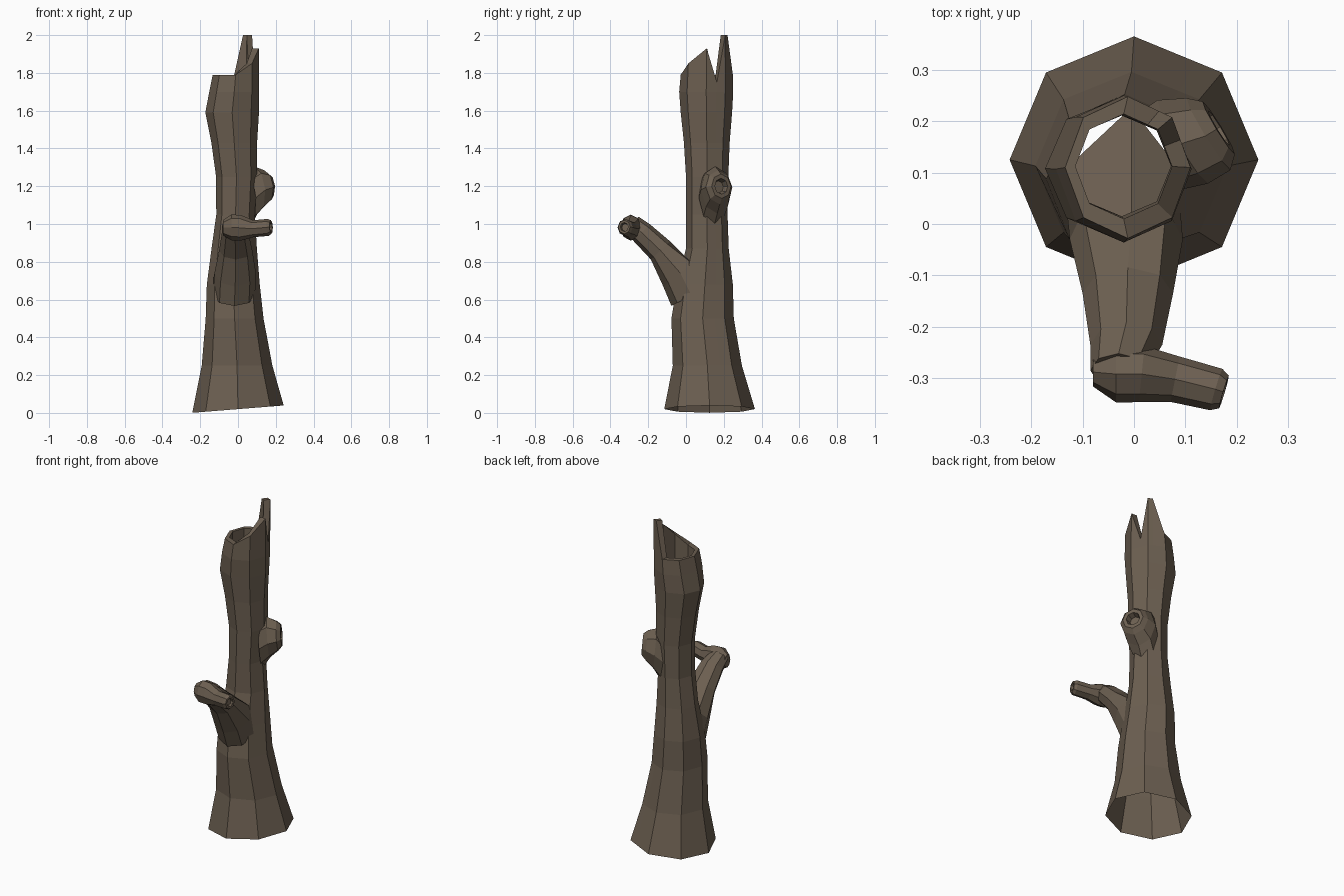
import bpy, bmesh, math
from mathutils import Vector

bark = bpy.data.materials.new("brown_bark")
bark.diffuse_color = (0.150, 0.115, 0.082, 1)


def loft(name, rings, cap_start=False, cap_end=False):
    """Skin a list of equal-length closed rings with flat faces."""
    bm = bmesh.new()
    vs = [[bm.verts.new(p) for p in r] for r in rings]
    n = len(rings[0])
    for a, b in zip(vs, vs[1:]):
        for i in range(n):
            j = (i + 1) % n
            bm.faces.new((a[i], a[j], b[j], b[i]))
    if cap_start:
        bm.faces.new(vs[0][::-1])
    if cap_end:
        bm.faces.new(vs[-1])
    me = bpy.data.meshes.new(name)
    bm.to_mesh(me)
    bm.free()
    me.materials.append(bark)
    ob = bpy.data.objects.new(name, me)
    bpy.context.collection.objects.link(ob)
    return ob


def disc(center, normal, r_side, r_up, n=8):
    """Ring of n points around a centre, facing along normal."""
    c, d = Vector(center), Vector(normal).normalized()
    side = Vector((0, 0, 1)).cross(d).normalized()
    up = d.cross(side)
    return [c + side * r_side * math.cos(2 * math.pi * i / n)
            + up * r_up * math.sin(2 * math.pi * i / n) for i in range(n)]


def clear_hollow(ring, r=0.115):
    """Push points out of the trunk's open core."""
    for p in ring:
        d = Vector((p.x + 0.024, p.y - 0.113))
        if d.length < r:
            d = d.normalized() * r
            p.x, p.y = d.x - 0.024, d.y + 0.113
    return ring


# Trunk: eight sides, with two extra columns for the notch and the tall splinter
COLUMNS = [0, 0.55, 1, 1.3, 2, 3, 4, 5, 6, 7]
RIM_Z = [1.93, 1.75, 2.0, 2.0, 1.79, 1.79, 1.79, 1.79, 1.79, 1.85]


def oct_point(k, cx, cy, rx, ry):
    """Point on an octagon; fractional k lies along a flat side."""
    def corner(i):
        a = i * math.pi / 4
        return Vector((cx + rx * math.cos(a), cy + ry * math.sin(a)))
    return corner(int(k)).lerp(corner(int(k) + 1), k - int(k))


def trunk_ring(heights, *shape):
    return [Vector((*oct_point(k, *shape), z)) for k, z in zip(COLUMNS, heights)]


rows = [  # z, centre x, centre y, radius x, radius y
    (0.25, -0.005, 0.113, 0.187, 0.183),
    (0.50, -0.018, 0.088, 0.153, 0.165),
    (0.68, -0.025, 0.100, 0.140, 0.148),
    (0.87, -0.020, 0.113, 0.120, 0.113),
    (1.05, -0.013, 0.110, 0.102, 0.110),
    (1.25, -0.008, 0.112, 0.108, 0.112),
    (1.43, -0.020, 0.110, 0.121, 0.121),
    (1.59, -0.031, 0.108, 0.142, 0.136),
    (1.70, -0.020, 0.107, 0.132, 0.143)]
base = trunk_ring([0] * 10, 0, 0.125, 0.242, 0.24)
for p in base:
    p.z = 0.02 + 0.08 * p.x
rings = [base] + [trunk_ring([z] * 10, *s) for z, *s in rows]
rings.append(trunk_ring(RIM_Z, -0.012, 0.110, 0.122, 0.138))   # broken rim
rings.append(trunk_ring(RIM_Z, -0.020, 0.112, 0.094, 0.102))   # rim thickness
rings.append(trunk_ring([1.5] * 10, -0.024, 0.113, 0.096, 0.098))  # hollow wall
loft("trunk", rings)

# Branch rising from the front of the trunk
loft("branch", [
    clear_hollow(disc((-0.02, 0.03, 0.62), (0, -0.45, 0.9), 0.11, 0.12)),
    clear_hollow(disc((-0.015, -0.03, 0.74), (0, -0.6, 0.75), 0.11, 0.115)),
    disc((-0.012, -0.135, 0.86), (0, -0.68, 0.72), 0.088, 0.07),
    disc((-0.015, -0.235, 0.955), (0, -0.7, 0.7), 0.07, 0.062),
    disc((-0.03, -0.285, 0.995), (0, -0.8, 0.6), 0.055, 0.055)], cap_end=True)

# Broken-off twig turning sideways, with a hollow end
along = (1, -0.3, 0.05)
loft("twig", [
    disc((-0.080, -0.288, 0.980), (1, 0, 0), 0.028, 0.04),
    disc((-0.035, -0.292, 0.982), (1, 0, 0), 0.055, 0.068),
    disc((0.015, -0.292, 0.980), (1, -0.1, 0), 0.055, 0.068),
    disc((0.080, -0.302, 0.975), (1, -0.2, 0), 0.045, 0.045),
    disc((0.160, -0.322, 0.982), along, 0.042, 0.045),
    disc((0.175, -0.327, 0.984), along, 0.033, 0.036),
    disc((0.175, -0.327, 0.984), along, 0.022, 0.024),
    disc((0.160, -0.322, 0.982), along, 0.018, 0.020)],
    cap_start=True, cap_end=True)

# Knot with a hole on the right side
out = Vector((0.82, 0.5, 0.08))
loft("knot", [
    clear_hollow(disc((0.05, 0.14, 1.14), out, 0.085, 0.14), 0.105),
    clear_hollow(disc((0.095, 0.160, 1.18), out, 0.095, 0.125), 0.105),
    disc((0.145, 0.175, 1.195), out, 0.082, 0.090),
    disc((0.165, 0.187, 1.200), out, 0.060, 0.065),
    disc((0.165, 0.187, 1.200), out, 0.040, 0.042),
    disc((0.135, 0.172, 1.197), out, 0.030, 0.032)], cap_end=True)
